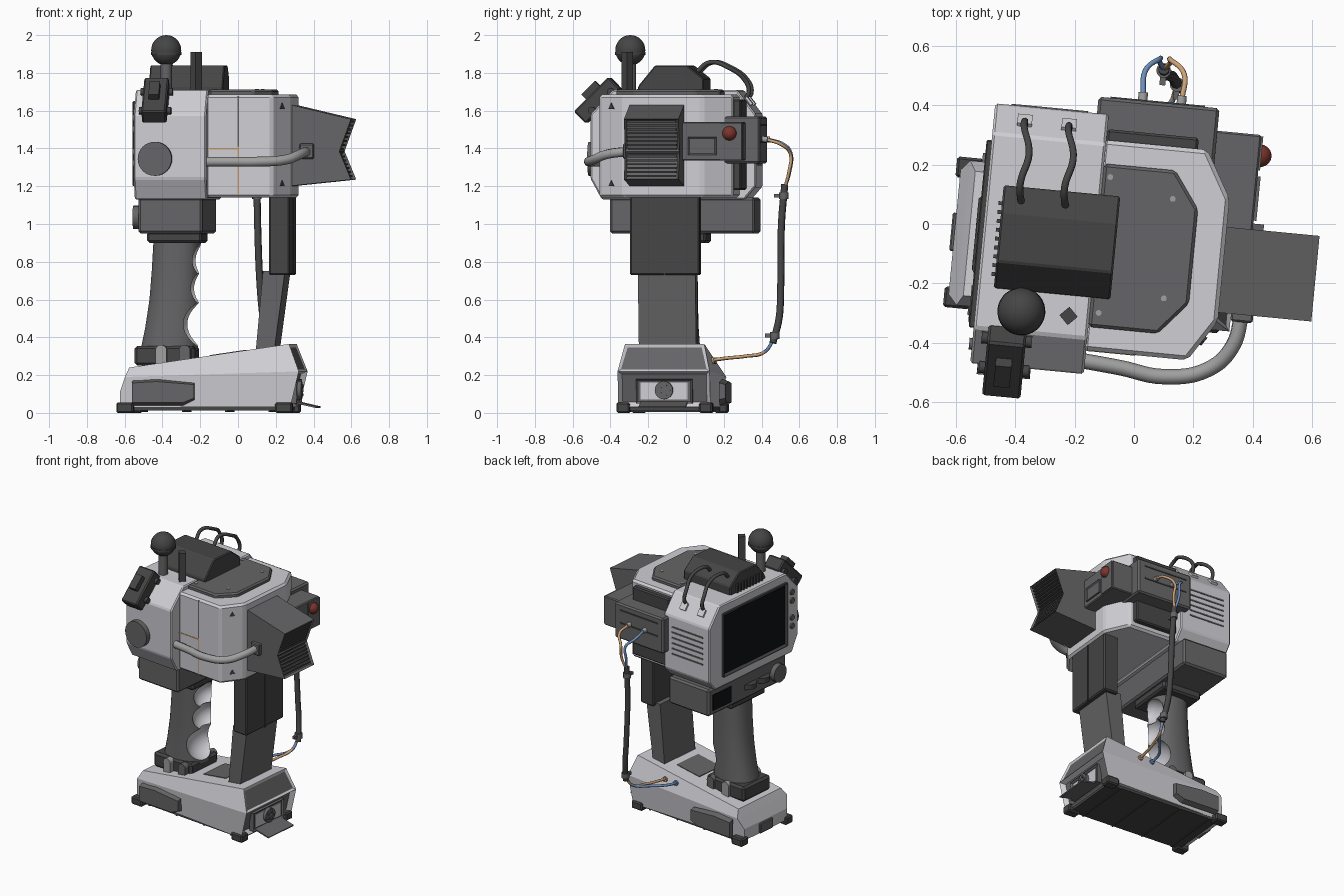
import bpy, bmesh, math
from mathutils import Vector, Matrix

if "Cube" in bpy.data.objects:
    bpy.data.objects.remove(bpy.data.objects["Cube"])

ROUND = []


def paint(name, rgb):
    m = bpy.data.materials.new(name)
    m.diffuse_color = (*rgb, 1)
    m.use_nodes = True
    m.node_tree.nodes["Principled BSDF"].inputs["Base Color"].default_value = m.diffuse_color
    return m


BLACK = paint("screen_black", (0.004, 0.006, 0.008))
ORANGE = paint("orange", (0.6, 0.36, 0.18))
BLUE = paint("blue", (0.16, 0.28, 0.52))
RED = paint("red", (0.2, 0.035, 0.025))
LIGHT = paint("light_grey", (0.62, 0.62, 0.66))
MID = paint("mid_grey", (0.35, 0.35, 0.35))
DARK = paint("dark_grey", (0.13, 0.13, 0.135))
DARKER = paint("charcoal", (0.06, 0.06, 0.06))


def finish(name, bm, mat=None, smooth=False):
    bmesh.ops.recalc_face_normals(bm, faces=bm.faces)
    me = bpy.data.meshes.new(name)
    bm.to_mesh(me)
    bm.free()
    ob = bpy.data.objects.new(name, me)
    bpy.context.collection.objects.link(ob)
    me.materials.append(mat or DARK)
    if smooth:
        ROUND.append(ob)
    return ob


def prism(name, axis, pts, a, b, bevel=0, recess=(), shape=None, mat=None, rot=0):
    """Extrude a 2D outline along an axis; optionally bevel, reshape, recess faces or tilt about x."""
    bm = bmesh.new()
    put = {'x': lambda u, v, w: (w, u, v), 'y': lambda u, v, w: (u, w, v), 'z': lambda u, v, w: (u, v, w)}[axis]
    rings = [[bm.verts.new(put(u, v, w)) for u, v in pts] for w in (a, b)]
    n = len(pts)
    for r in rings:
        bm.faces.new(r)
    for i in range(n):
        j = (i + 1) % n
        bm.faces.new((rings[0][i], rings[0][j], rings[1][j], rings[1][i]))
    if shape:
        for v in bm.verts:
            shape(v.co)
    bmesh.ops.recalc_face_normals(bm, faces=bm.faces)
    bm.normal_update()
    if bevel:
        bmesh.ops.bevel(bm, geom=bm.edges[:], offset=bevel, segments=1, affect='EDGES')
    for normal, thick, depth in recess:
        bm.normal_update()
        fs = [f for f in bm.faces if f.normal.dot(Vector(normal).normalized()) > 0.97]
        bmesh.ops.inset_individual(bm, faces=fs, thickness=thick, depth=-depth)
        for f in fs:
            f.material_index = 1
    if rot:
        c = sum((v.co for v in bm.verts), Vector()) / len(bm.verts)
        bmesh.ops.rotate(bm, verts=bm.verts, cent=c, matrix=Matrix.Rotation(math.radians(rot), 3, 'X'))
    ob = finish(name, bm, mat)
    ob.data.materials.append(DARK)
    return ob


def box(name, x, y, z, **kw):
    return prism(name, 'z', [(x[0], y[0]), (x[1], y[0]), (x[1], y[1]), (x[0], y[1])], z[0], z[1], **kw)


def cyl(name, p, q, r, n=24, mat=None):
    p, q = Vector(p), Vector(q)
    bm = bmesh.new()
    m = Matrix.Translation((p + q) / 2) @ (q - p).to_track_quat('Z', 'Y').to_matrix().to_4x4()
    bmesh.ops.create_cone(bm, cap_ends=True, segments=n, radius1=r, radius2=r, depth=(q - p).length, matrix=m)
    return finish(name, bm, mat, n > 8)


def ball(name, c, r, mat=None, sy=1):
    bm = bmesh.new()
    bmesh.ops.create_uvsphere(bm, u_segments=24, v_segments=16, radius=r, matrix=Matrix.Translation(c) @ Matrix.Diagonal((1, sy, 1, 1)))
    return finish(name, bm, mat, True)


def tube(name, pts, r, mat):
    cu = bpy.data.curves.new(name, 'CURVE')
    cu.dimensions, cu.bevel_depth, cu.bevel_resolution, cu.resolution_u = '3D', r, 2, 6
    cu.use_fill_caps = True
    s = cu.splines.new('BEZIER')
    s.bezier_points.add(len(pts) - 1)
    for bp, p in zip(s.bezier_points, pts):
        bp.co, bp.handle_left_type, bp.handle_right_type = p, 'AUTO', 'AUTO'
    bpy.context.collection.objects.link(bpy.data.objects.new(name, cu))
    cu.materials.append(mat)


CY = -0.085  # centre line of the tool


def squeeze(test, k):
    def f(co):
        if test(co):
            co.y = CY + (co.y - CY) * k
    return f


# battery base
prism("base_lower", 'y', [(-.60, .03), (-.60, .11), (-.57, .19), (.355, .22), (.31, .03)], -.33, .16,
      shape=squeeze(lambda c: c.x < -.59, .86), recess=[((1, 0, -.24), .03, .03)], mat=LIGHT)
prism("base_upper", 'y', [(-.57, .19), (-.55, .24), (.30, .365), (.355, .22)], -.33, .16,
      shape=squeeze(lambda c: c.z > .23, .86), recess=[((1, 0, .38), .022, .008)], mat=LIGHT)
box("base_bottom_plate", (-.56, .29), (-.30, .13), (.012, .032), mat=DARKER)
for i in range(4):
    box("bottom_rib", (-.50 + .23 * i, -.49 + .23 * i), (-.30, .13), (.006, .014), mat=DARKER)
for sx in (-.57, .275):
    for sy in (-.305, .135):
        box("corner_foot", (sx - .045, sx + .045), (sy - .035, sy + .035), (0, .055), bevel=.008, mat=DARKER)
box("base_end_notch", (-.612, -.58), (-.15, -.02), (.03, .10), bevel=.005)
for s in (-1, 1):
    prism("side_blister", 'y', [(-.53, .04), (-.26, .04), (-.20, .07), (-.20, .16), (-.40, .18), (-.53, .17)],
          CY + s * .24, CY + s * .275, shape=lambda c: setattr(c, 'z', .11 + (c.z - .11) * (.8 if abs(c.y - CY) > .26 else 1)))
box("port_frame", (.30, .335), (-.235, .065), (.05, .18), recess=[((1, 0, 0), .015, .012)])
box("port_panel", (.31, .327), (-.21, .04), (.07, .16), mat=LIGHT)
cyl("port_connector", (.31, CY, .12), (.348, CY, .12), .048)
for i in range(5):
    a = i * math.tau / 5
    cyl("port_pin", (.34, CY + .026 * math.cos(a), .12 + .026 * math.sin(a)), (.354, CY + .026 * math.cos(a), .12 + .026 * math.sin(a)), .009, 8)
prism("port_flap", 'y', [(.315, .052), (.435, .026), (.437, .034), (.317, .062)], -.21, .04)
prism("base_top_grille", 'y', [(-.13, .295), (.06, .323), (.06, .334), (-.13, .306)], -.19, .02)

# front strut
box("strut_upper", (.19, .30), (-.27, .10), (.73, 1.16), bevel=.008, mat=DARKER)
box("strut_seam", (.185, .305), (CY - .006, CY + .006), (.73, 1.14), mat=DARKER)
prism("strut_lower", 'y', [(.115, .31), (.215, .33), (.272, .75), (.155, .75)], -.23, .075)

# grip with light finger scallops
bm = bmesh.new()
rings = []
for z, x0, x1, h in [(.33, -.51, -.205, .125), (.45, -.485, -.20, .118), (.6, -.462, -.195, .115), (.75, -.45, -.195, .115), (.92, -.44, -.19, .12)]:
    ring = []
    for i in range(32):
        c, s = math.cos(i * math.tau / 32), math.sin(i * math.tau / 32)
        ring.append(bm.verts.new(((x0 + x1) / 2 + (x1 - x0) / 2 * math.copysign(abs(c) ** .85, c), CY + h * math.copysign(abs(s) ** .85, s), z)))
    rings.append(ring)
for r, q in zip(rings, rings[1:]):
    for i in range(32):
        bm.faces.new((r[i], r[(i + 1) % 32], q[(i + 1) % 32], q[i]))
bm.faces.new(rings[0])
bm.faces.new(rings[-1])
grip = finish("grip", bm, smooth=True)
for z, r, x in ((.81, .085, -.175), (.66, .09, -.178), (.47, .12, -.185)):
    cutter = ball("scallop_cutter", (x, CY, z), r, LIGHT, sy=1.3)
    cutter.hide_render = True
    ROUND.remove(cutter)
    mod = grip.modifiers.new("scallop", 'BOOLEAN')
    mod.operation, mod.object, mod.solver, mod.material_mode = 'DIFFERENCE', cutter, 'EXACT', 'TRANSFER'
    bpy.context.view_layer.objects.active = grip
    bpy.ops.object.modifier_apply(modifier=mod.name)
    bpy.data.objects.remove(cutter)
box("grip_collar", (-.53, -.21), (-.22, .05), (.25, .355), bevel=.015, mat=DARKER)
for y in (-.235, .045):
    for x, m in ((-.385, MID), (-.26, DARK)):
        cyl("collar_lug", (x, y - .02, .33), (x, y + .02, .33), .03, 16, m)
        box("lug_foot", (x - .028, x + .028), (y - .02, y + .02), (.23, .33), mat=m)
box("grip_mount", (-.46, -.17), (-.25, .09), (.90, .96), bevel=.012, mat=DARKER)

# control box under the housing
box("control_box", (-.49, -.15), (-.42, .35), (.95, 1.14), bevel=.012)
box("small_display", (-.497, -.48), (.13, .31), (.985, 1.095), mat=BLACK)
cyl("control_knob", (-.48, -.32, 1.035), (-.525, -.32, 1.035), .062)
for y in (-.06, -.19):
    cyl("thumb_dial", (-.475, y, 1.02), (-.475, y, 1.055), .055, mat=DARKER)

# screen housing
prism("screen_housing", 'x', [(-.52, 1.24), (-.46, 1.13), (.30, 1.13), (.36, 1.20), (.36, 1.58), (.26, 1.71), (-.40, 1.71), (-.52, 1.58)],
      -.505, -.12, bevel=.008, mat=LIGHT)
box("screen_bezel", (-.522, -.48), (-.40, .235), (1.20, 1.65), bevel=.004, recess=[((-1, 0, 0), .022, .018)], mat=DARKER)
box("screen", (-.512, -.49), (-.382, .217), (1.22, 1.63), mat=BLACK)
for z in (1.32, 1.38, 1.5, 1.56):
    cyl("side_button", (-.50, -.455, z), (-.515, -.455, z), .02, 12)
for i in range(6):
    box("vent_slit", (-.45, -.19), (.35, .364), (1.31 + .038 * i, 1.32 + .038 * i))
cyl("side_knob", (-.39, -.50, 1.345), (-.39, -.555, 1.345), .09, 32)

# tilted switch block on the front chamfer
box("switch_block", (-.455, -.325), (-.635, -.375), (1.61, 1.70), rot=45, bevel=.008, mat=DARKER)
box("switch_key", (-.42, -.365), (-.585, -.485), (1.67, 1.73), rot=45, mat=DARKER)
for y, z in ((-.43, 1.70), (-.53, 1.60)):
    cyl("switch_pin", (-.475, y, z), (-.305, y, z), .02, 12, DARKER)

# ball stick and stub aerial
cyl("stick_stem", (-.35, -.33, 1.69), (-.35, -.33, 1.86), .03)
ball("stick_ball", (-.35, -.33, 1.92), .08, DARKER)
cyl("stick_band", (-.35, -.33, 1.895), (-.35, -.33, 1.91), .081, 32, DARKER)
cyl("stub_aerial", (-.19, -.33, 1.70), (-.19, -.33, 1.91), .031, 4, DARKER)

# top hump and its two cables
prism("top_hump", 'x', [(-.26, 1.69), (-.26, 1.73), (-.17, 1.84), (.0, 1.84), (.088, 1.77), (.088, 1.69)], -.45, -.055, bevel=.006, mat=DARKER)
for i in range(9):
    box("hump_fin", (-.462, -.44), (-.22 + .03 * i, -.207 + .03 * i), (1.71, 1.77), mat=DARKER)
for x in (-.40, -.25):
    tube("top_cable", [(x + .015, .03, 1.80), (x + .005, .10, 1.855), (x + .025, .2, 1.83), (x, .29, 1.76), (x, .31, 1.70), (x, .29, 1.66)], .012, DARKER)
    box("cable_pad", (x - .025, x + .025), (.285, .335), (1.64, 1.66), rot=-52, mat=LIGHT)

# main body
prism("main_body", 'z', [(-.13, -.44), (.223, -.44), (.313, -.30), (.313, .115), (.223, .273), (-.13, .273)], 1.14, 1.685, bevel=.014, mat=LIGHT)
prism("top_plate", 'z', [(-.12, -.36), (.115, -.36), (.21, -.25), (.21, .07), (.122, .193), (-.12, .193)], 1.67, 1.712, bevel=.01)
for x, y in ((-.095, .15), (.122, .097), (.124, -.24), (-.09, -.31)):
    cyl("plate_screw", (x, y, 1.70), (x, y, 1.716), .01, 12, MID)
box("seam_upright", (.04, .047), (-.442, -.43), (1.15, 1.41), mat=ORANGE)
box("seam_upright_top", (.04, .047), (-.442, -.43), (1.41, 1.675))
box("seam_cross", (-.12, .045), (-.442, -.43), (1.395, 1.403), mat=ORANGE)
for z in (1.62, 1.21):
    cyl("arrow_mark", (.265, -.367, z), (.274, -.373, z), .02, 3, DARKER)
box("rear_body_block", (-.12, .19), (.20, .31), (1.18, 1.66), bevel=.008, mat=DARKER)

# vented nozzle
prism("nozzle", 'y', [(.29, 1.635), (.627, 1.555), (.565, 1.385), (.627, 1.235), (.29, 1.20)], -.27, .02,
      recess=[((1, 0, -.36), .015, .02), ((1, 0, .41), .015, .02)])
for i in range(15):
    z = 1.255 + i * .0205
    x = .565 + .062 * abs(z - 1.385) / .16
    box("nozzle_slat", (x - .03, x - .006), (-.255, .005), (z - .005, z + .005), mat=DARKER)

# guard tube
tube("guard_tube", [(-.14, -.475, 1.33), (0, -.487, 1.33), (.15, -.503, 1.33), (.296, -.464, 1.34), (.37, -.38, 1.37), (.392, -.26, 1.385)], .026, MID)
box("guard_socket", (.355, .43), (-.295, -.26), (1.345, 1.425), bevel=.006)

# sensor boxes
box("sensor_box_back", (-.16, .25), (.22, .416), (1.32, 1.57), bevel=.01)
box("sensor_box_side", (.19, .40), (.0, .34), (1.335, 1.54), bevel=.006)
box("sensor_window", (.39, .41), (.05, .20), (1.365, 1.46), recess=[((1, 0, 0), .012, .006)])
box("sensor_plate", (.39, .406), (.22, .335), (1.34, 1.535))
ball("red_button", (.402, .27, 1.48), .038, RED)
for z in (1.43, 1.52):
    box("sensor_slot", (-.12, .2), (.41, .42), (z, z + .01), mat=DARKER)

# loom from the sensor box down to the base
for x0, xe, mat in ((-.011, -.04, BLUE), (.12, .05, ORANGE)):
    xm = .05 + (x0 - .05) * .3
    cyl("wire_plug", (x0, .41, 1.45), (x0, .445, 1.447), .016, 12, MID)
    tube("upper_wire", [(x0, .43, 1.45), (x0, .52, 1.42), (xm, .562, 1.37), (xm, .555, 1.28), (.05, .53, 1.19)], .009, mat)
    tube("lower_wire", [(.10, .475, .39), (.09, .43, .325), (.5 * xe + .04, .32, .30), (xe, .22, .29), (xe, .11, .275)], .009, mat)
    cyl("lower_plug", (xe, .155, .277), (xe, .10, .268), .018, 12, mat)
tube("loom_sleeve", [(.05, .53, 1.21), (.055, .513, 1.0), (.07, .51, .65), (.085, .503, .5), (.105, .472, .37)], .019, DARKER)
for x, y, z in ((.05, .525, 1.15), (.10, .482, .41)):
    cyl("loom_clamp", (x, y, z - .018), (x, y, z + .018), .025, 12)
    box("clamp_tab", (x - .01, x + .01), (y - .05, y), (z - .01, z + .01))

# smooth round parts, then turn the whole tool slightly
bpy.ops.object.select_all(action='DESELECT')
for ob in ROUND:
    ob.select_set(True)
bpy.context.view_layer.objects.active = ROUND[0]
bpy.ops.object.shade_smooth_by_angle(angle=math.radians(35))
turn = Matrix.Rotation(math.radians(-5.5), 4, 'Z')
for ob in bpy.context.scene.objects:
    ob.data.transform(turn)
